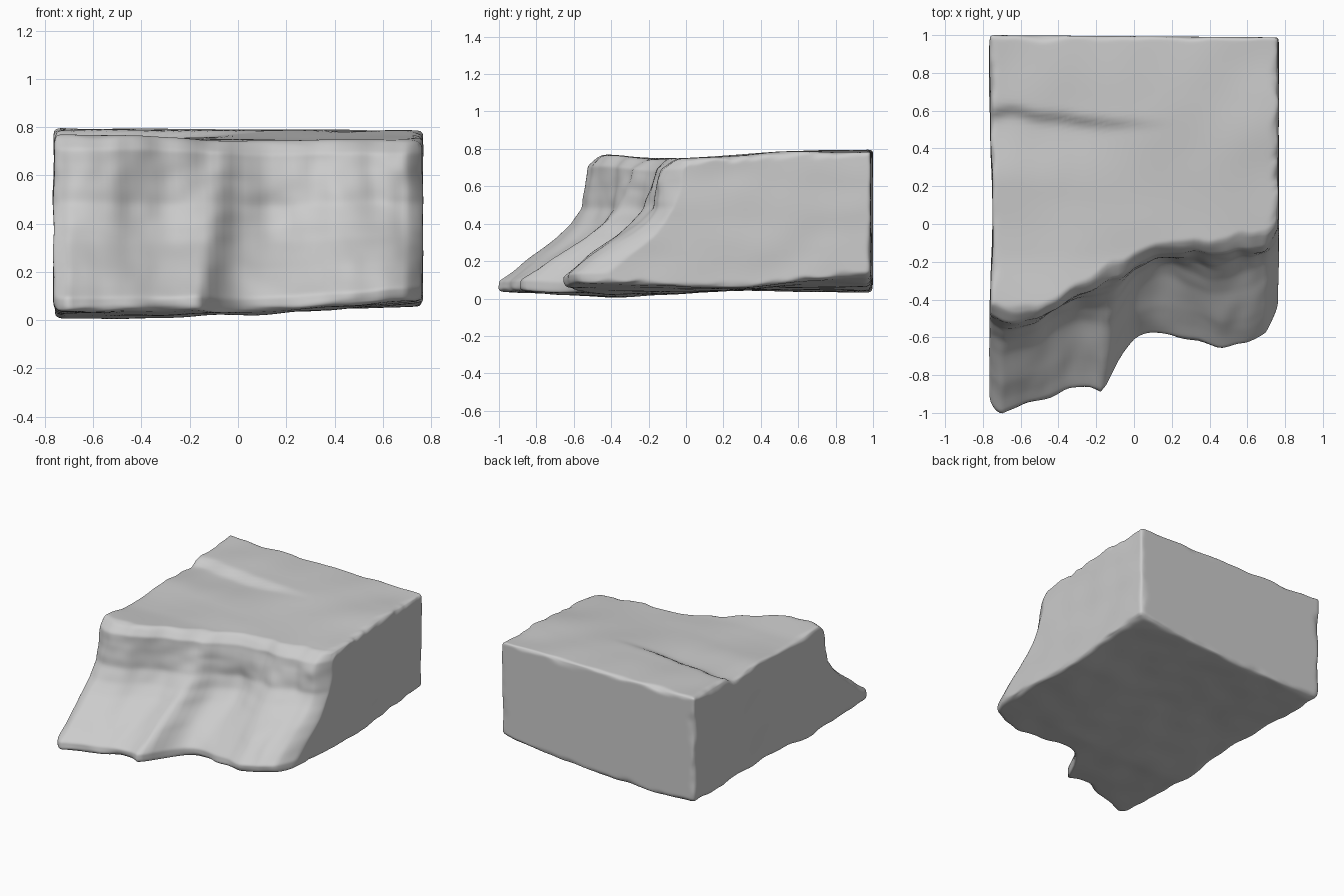
import bpy, bmesh, math
from mathutils import Vector, noise

cube = bpy.data.objects.get("Cube")
if cube:
    bpy.data.objects.remove(cube, do_unlink=True)


def smooth(t):
    t = max(0.0, min(1.0, t))
    return t * t * (3 - 2 * t)


def curve(points, x):
    """Piecewise linear lookup through (x, value) points."""
    if x <= points[0][0]:
        return points[0][1]
    for (a, va), (b, vb) in zip(points, points[1:]):
        if x <= b:
            return va + (vb - va) * (x - a) / (b - a)
    return points[-1][1]


def bump(x, y, cx, cy, rx, ry):
    return math.exp(-((x - cx) / rx) ** 2 - ((y - cy) / ry) ** 2)


def rough(x, y, z, scale):
    return noise.noise(Vector((x, y, z)) * scale)


# Plan outlines of the broken front: upper lip and lower toe
LIP = [(-.76, -.43), (-.65, -.46), (-.5, -.45), (-.4, -.38), (-.2, -.27),
       (0, -.16), (.2, -.1), (.4, -.1), (.6, -.07), (.7, -.05), (.76, .02)]
TOE = [(-.77, -.95), (-.7, -1.01), (-.5, -.94), (-.35, -.88), (-.21, -.88),
       (-.17, -.91), (-.13, -.8), (-.08, -.69), (0, -.61), (.2, -.58),
       (.3, -.61), (.45, -.66), (.6, -.64), (.7, -.57), (.77, -.42)]
# Slope of the front: height fraction -> share of the way from lip to toe
SLOPE = [(0, 1), (.08, .99), (.15, .87), (.25, .71), (.4, .44), (.5, .31),
         (.62, .2), (.8, .16), (.92, .12), (1, 0)]
# Underside heights along the left and right edges
UNDER_L = [(-1, .04), (-.4, .005), (.3, .045), (1, .03)]
UNDER_R = [(-.6, .09), (0, .06), (.3, .055), (.6, .09), (1, .12)]


def front(x, t):
    # the step between the two hollows wanders sideways as it climbs
    drift = (.1 * t + .05 * t * rough(1, 0, t, 8)) * bump(x, 0, -.1, 0, .25, 1)
    lip = curve(LIP, x) + .025 * rough(x, 7, 0, 11)
    toe = curve(TOE, x - drift)
    y = lip + (toe - lip) * curve(SLOPE, t)
    y += .07 * bump(x, t, -.4, .5, .2, .25)         # left hollow
    y -= .04 * bump(x - drift, t, -.15, .45, .07, .3)  # rib between hollows
    y += .05 * bump(x, t, .1, .45, .16, .3)         # right hollow
    y -= .03 * bump(x, t, .55, .35, .2, .2)         # right shoulder
    return y + .03 * rough(x, 0, t * .5, 6) + .008 * rough(x, 3, t * .6, 14)


def under(x, y):
    k = max(0, min(1, (x + .76) / 1.52)) ** 2.3
    return curve(UNDER_L, y) * (1 - k) + curve(UNDER_R, y) * k + .008 * rough(x, y, 0, 5)


def top(x, y):
    z = .745 + .045 * smooth((y + .2) / 1.0)
    z += .025 * smooth((-y - .15) / .3) - .006 * x * smooth((y - .5) / .5)
    # long chipped step that fades towards the right
    line = .585 - .06 * smooth((x + .7) / .6) + .02 * rough(x, 0, 2, 7)
    fade = 1 - smooth((x + .35) / .6)
    d = y - line
    z -= fade * .04 * (smooth((.03 - d) / .05) - smooth(-d / .38))
    return z + .01 * rough(x, y, 5, 3)


# Rounded block with worn edges, finer towards its edges
HALF = Vector((.765, 1.0, .39))
bm = bmesh.new()
bmesh.ops.create_cube(bm, size=2)
bmesh.ops.subdivide_edges(bm, edges=bm.edges[:], cuts=69, use_grid_fill=True)
for v in bm.verts:
    p = Vector([(.4 * c + .6 * math.sin(c * math.pi / 2)) * h for c, h in zip(v.co, HALF)])
    wear = rough(*p, 5) + .5 * rough(*p, 11)
    r = max(.02, .035 + .04 * wear)
    q = Vector([max(r - h, min(h - r, c)) for c, h in zip(p, HALF)])
    p = q + (p - q).normalized() * r
    u, w, t = p.x / HALF.x, (p.y / HALF.y + 1) / 2, (p.z / HALF.z + 1) / 2
    y0 = front(p.x, t)
    y = y0 + (1 - .012 * (u + 1) / 2 - y0) * w
    # the right hand side pinches in slightly at mid length
    pinch = .018 * math.exp(-((y - .05) / .4) ** 2) * max(0, -u)
    x = p.x + pinch + .006 * rough(p.x, y, t, 4)
    lo, hi = under(x, y), top(x, y)
    v.co = (x, y, lo + (hi - lo) * t)
bmesh.ops.recalc_face_normals(bm, faces=bm.faces[:])

mesh = bpy.data.meshes.new("rock_slab")
bm.to_mesh(mesh)
bm.free()
rock = bpy.data.objects.new("rock_slab", mesh)
bpy.context.collection.objects.link(rock)

# Pale grey stone
stone = bpy.data.materials.new("pale_grey_stone")
stone.use_nodes = True
colour = (.6, .6, .6, 1)
stone.diffuse_color = colour
shader = next(n for n in stone.node_tree.nodes if n.type == 'BSDF_PRINCIPLED')
shader.inputs["Base Color"].default_value = colour
mesh.materials.append(stone)

# Soften the wear, then shade smoothly
soften = rock.modifiers.new("soften", 'SMOOTH')
soften.factor = .5
soften.iterations = 4
bpy.context.view_layer.objects.active = rock
rock.select_set(True)
bpy.ops.object.shade_smooth()
